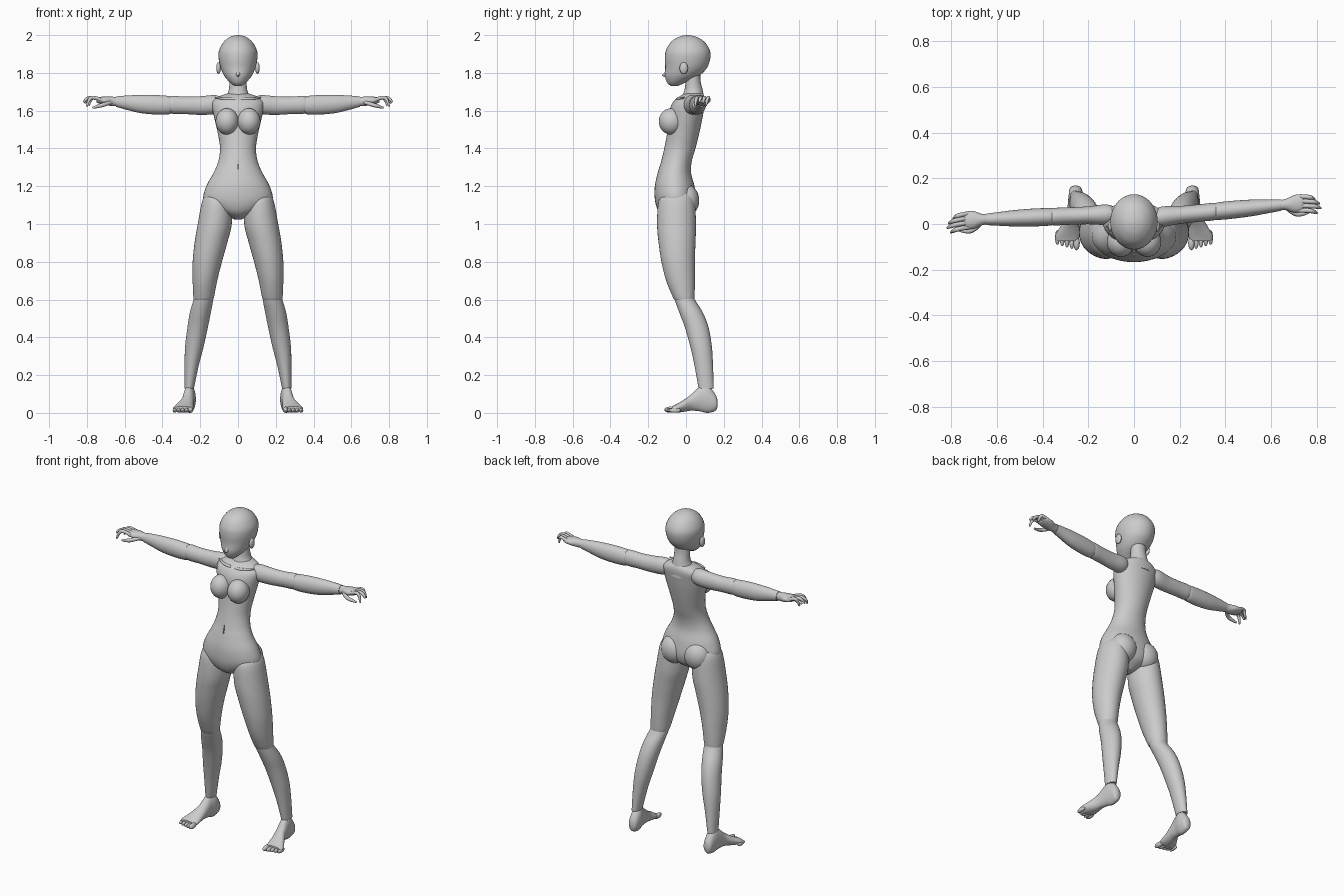
import bpy
import bmesh
from math import cos, sin, pi, radians
from mathutils import Vector

SEGMENTS = 36
STEPS = 6

if "Cube" in bpy.data.objects:
    bpy.data.objects.remove(bpy.data.objects["Cube"], do_unlink=True)

# The single matte material
grey = bpy.data.materials.new("plain_grey")
grey.use_nodes = True
GREY_COLOUR = (0.6, 0.6, 0.6, 1)
grey.diffuse_color = GREY_COLOUR
grey.node_tree.nodes["Principled BSDF"].inputs["Base Color"].default_value = GREY_COLOUR


def finish(name, bm):
    """Turn a bmesh into a named grey object."""
    bmesh.ops.recalc_face_normals(bm, faces=bm.faces)
    mesh = bpy.data.meshes.new(name)
    bm.to_mesh(mesh)
    bm.free()
    mesh.materials.append(grey)
    obj = bpy.data.objects.new(name, mesh)
    bpy.context.collection.objects.link(obj)
    return obj


def smooth_sections(sections):
    """Insert in-between sections along a Catmull-Rom spline."""
    result = []
    last = len(sections) - 1
    for i in range(last):
        p, q, r, s = (sections[min(max(i + k, 0), last)] for k in (-1, 0, 1, 2))
        for step in range(STEPS):
            t = step / STEPS
            result.append([
                (2 * b + (c - a) * t + (2 * a - 5 * b + 4 * c - d) * t * t
                 + (3 * b - a - 3 * c + d) * t ** 3) / 2
                for a, b, c, d in zip(p, q, r, s)])
    return result + [list(sections[-1])]


def loft(name, axis, sections, place=lambda co: co):
    """Skin ellipses; a section is (position, low, high, low, high)."""
    bm = bmesh.new()
    rings = []
    for pos, a0, a1, b0, b1 in smooth_sections(sections):
        ring = []
        for k in range(SEGMENTS):
            angle = 2 * pi * k / SEGMENTS
            a = (a0 + a1) / 2 + (a1 - a0) / 2 * cos(angle)
            b = (b0 + b1) / 2 + (b1 - b0) / 2 * sin(angle)
            co = {"X": (pos, a, b), "Y": (a, pos, b), "Z": (a, b, pos)}[axis]
            ring.append(bm.verts.new(place(Vector(co))))
        rings.append(ring)
    for low, high in zip(rings, rings[1:]):
        for k in range(SEGMENTS):
            n = (k + 1) % SEGMENTS
            bm.faces.new((low[k], low[n], high[n], high[k]))
    bm.faces.new(rings[0])
    bm.faces.new(rings[-1])
    return finish(name, bm)


def even(sections):
    """Widen (height, half width, front, back) to a full section."""
    return [(z, -w, w, front, back) for z, w, front, back in sections]


def ellipsoid(name, centre, radii):
    bm = bmesh.new()
    bmesh.ops.create_uvsphere(bm, u_segments=24, v_segments=16, radius=1)
    bmesh.ops.scale(bm, vec=radii, verts=bm.verts)
    bmesh.ops.translate(bm, vec=centre, verts=bm.verts)
    return finish(name, bm)


def digit(name, points, radius, place):
    """Tapering tube along a short bent path."""
    curve = bpy.data.curves.new(name, "CURVE")
    curve.dimensions = "3D"
    curve.bevel_depth = radius
    curve.bevel_resolution = 3
    curve.use_fill_caps = True
    spline = curve.splines.new("NURBS")
    spline.points.add(len(points) - 1)
    spline.use_endpoint_u = True
    spline.order_u = 3
    for i, (point, co) in enumerate(zip(spline.points, points)):
        point.co = (*place(Vector(co)), 1)
        point.radius = 0.45 if i == len(points) - 1 else 1
    curve.materials.append(grey)
    bpy.context.collection.objects.link(bpy.data.objects.new(name, curve))


# Torso, from the crotch to the shoulder slope
torso = loft("torso", "Z", even([
    (1.025, .02, -.09, -.02), (1.05, .075, -.13, .02), (1.08, .135, -.152, .045),
    (1.13, .183, -.165, .055), (1.2, .168, -.165, .045), (1.27, .13, -.15, .027),
    (1.33, .105, -.132, .03), (1.4, .095, -.115, .05), (1.48, .107, -.1, .07),
    (1.55, .123, -.092, .085), (1.61, .135, -.085, .095), (1.65, .135, -.065, .1),
    (1.675, .1, -.035, .098), (1.69, .06, -.01, .09)]))

# Navel groove
bm = bmesh.new()
bmesh.ops.create_cube(bm, size=1)
bmesh.ops.scale(bm, vec=(.006, .02, .05), verts=bm.verts)
bmesh.ops.translate(bm, vec=(0, -.137, 1.315), verts=bm.verts)
cutter = finish("navel_cutter", bm)
cutter.hide_render = True
cutter.hide_set(True)
cut = torso.modifiers.new("navel", "BOOLEAN")
cut.operation = "DIFFERENCE"
cut.object = cutter

# Neck and head
loft("neck", "Z", even([
    (1.62, .085, -.035, .1), (1.67, .065, -.022, .095), (1.71, .049, -.008, .088),
    (1.76, .045, -.002, .077), (1.82, .045, -.002, .075)]))
loft("head", "Z", even([
    (1.73, .018, -.08, -.045), (1.745, .038, -.097, -.01), (1.765, .058, -.107, .035),
    (1.79, .076, -.112, .077), (1.83, .093, -.11, .113), (1.88, .103, -.112, .129),
    (1.92, .1, -.106, .126), (1.96, .079, -.083, .102), (1.985, .052, -.05, .068),
    (1.996, .027, -.02, .038), (2.0, .005, .003, .013)]))
loft("nose", "Y", [(-.128, -.002, .002, 1.785, 1.789),
                   (-.115, -.009, .009, 1.78, 1.8),
                   (-.1, -.012, .012, 1.777, 1.825)])

# Paired parts
for side, word, base, slope in ((1, "left", .02, .098), (-1, "right", .046, -.04)):
    def mirror(co, side=side):
        return Vector((side * co.x, co.y, co.z))

    def swing(co, side=side, base=base, slope=slope):
        return Vector((side * co.x, co.y + base + slope * co.x, co.z))

    def part(text, word=word):
        return word + "_" + text

    # Ear, breast and buttock
    ellipsoid(part("ear"), (side * .103, -.012, 1.825), (.012, .022, .031))
    ellipsoid(part("breast"), (side * .058, -.078, 1.543), (.061, .066, .07))
    ellipsoid(part("buttock"), (side * .078, .0, 1.125), (.08, .07, .085))
    digit(part("collarbone"), [(.015, -.045, 1.66), (.06, -.05, 1.66), (.12, -.01, 1.67)],
          .009, mirror)

    # Leg
    loft(part("thigh"), "Z", [
        (1.16, .08, .168, -.11, .02), (1.12, .035, .19, -.145, .045),
        (1.0, .033, .213, -.153, .053), (.9, .057, .23, -.145, .05),
        (.8, .085, .24, -.13, .047), (.7, .11, .24, -.105, .047),
        (.61, .128, .236, -.068, .045), (.595, .137, .23, -.055, .04)], mirror)
    loft(part("shin"), "Z", [
        (.64, .14, .225, -.065, .035), (.6, .132, .235, -.06, .047),
        (.53, .144, .255, -.035, .09), (.45, .16, .268, -.005, .12),
        (.35, .182, .28, .023, .137), (.25, .208, .283, .045, .143),
        (.13, .233, .283, .066, .147)], mirror)
    loft(part("foot"), "Y", [
        (.168, .25, .262, .04, .06), (.157, .23, .28, .012, .095),
        (.115, .223, .287, 0, .147), (.075, .23, .291, .008, .14),
        (.03, .234, .3, .012, .1), (-.01, .236, .322, .006, .07),
        (-.05, .237, .343, .002, .047), (-.075, .246, .34, .008, .035)], mirror)
    for i in range(5):
        size = .014 if i == 0 else .0105
        ellipsoid(part("toe_%d" % (i + 1)),
                  (side * (.251 + .021 * i), -.083 + .006 * i, size + .003),
                  (size, .032, size + .002))

    # Arm
    def limb(text, rows, swing=swing):
        loft(part(text), "X", [(x, -w, w, z0, z1) for x, w, z0, z1 in rows], swing)

    limb("upper_arm", [(.07, .025, 1.61, 1.665), (.12, .044, 1.583, 1.682),
                       (.2, .039, 1.578, 1.676), (.28, .038, 1.582, 1.674),
                       (.35, .038, 1.584, 1.678), (.37, .03, 1.6, 1.665)])
    limb("forearm", [(.345, .03, 1.595, 1.665), (.365, .038, 1.581, 1.677),
                     (.44, .039, 1.58, 1.683), (.52, .036, 1.588, 1.683),
                     (.59, .03, 1.605, 1.68), (.645, .025, 1.62, 1.675)])
    limb("hand", [(.63, .021, 1.625, 1.67), (.665, .025, 1.624, 1.674),
                  (.7, .038, 1.63, 1.675), (.735, .038, 1.638, 1.672),
                  (.75, .03, 1.645, 1.665)])

    # Fingers curl gently, the thumb hangs in front
    for i, (reach, drop) in enumerate(((.8, .035), (.816, .012), (.81, .018), (.79, .03))):
        y = -.031 + .02 * i
        digit(part("finger_%d" % (i + 1)), [
            (.72, y, 1.655), (.76, y - .004, 1.672), (reach - .01, y - .012, 1.665),
            (reach, y - .02, 1.657 - drop)], .01, swing)
    digit(part("thumb"), [(.67, -.015, 1.645), (.7, -.045, 1.635), (.735, -.05, 1.625),
                          (.77, -.042, 1.615)], .011, swing)

# Smooth shading with crisp seams
bpy.ops.object.select_all(action="DESELECT")
for obj in bpy.context.scene.objects:
    if obj.type == "MESH" and not obj.hide_render:
        obj.select_set(True)
        bpy.context.view_layer.objects.active = obj
bpy.ops.object.shade_smooth_by_angle(angle=radians(40))
